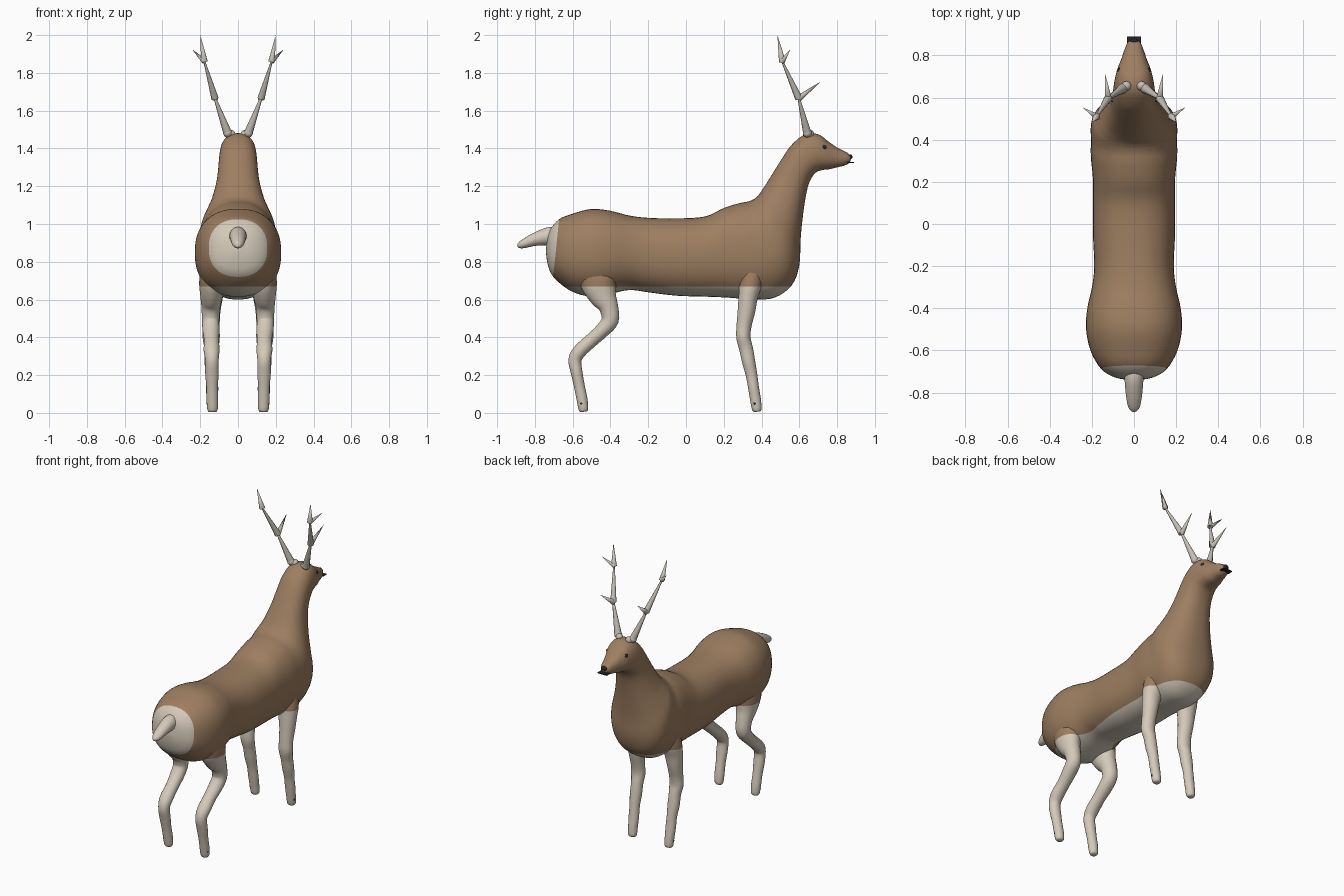
import bpy, bmesh, math
from mathutils import Vector

if "Cube" in bpy.data.objects:
    bpy.data.objects.remove(bpy.data.objects["Cube"])


def material(name, rgb):
    m = bpy.data.materials.new(name)
    m.diffuse_color = (*rgb, 1)
    m.use_nodes = True
    m.node_tree.nodes["Principled BSDF"].inputs["Base Color"].default_value = m.diffuse_color
    return m


BROWN = material("brown_coat", (0.34, 0.21, 0.12))
CREAM = material("cream_fur", (0.66, 0.59, 0.49))
HORN = material("antler_grey", (0.56, 0.52, 0.46))
DARK = material("dark", (0.02, 0.02, 0.02))
BELLY_LINE = 0.67


def spline(rows, steps):
    """Catmull-Rom interpolation of rows of numbers."""
    out = []
    for i in range(len(rows) - 1):
        a, b = rows[max(i - 1, 0)], rows[i]
        c, d = rows[i + 1], rows[min(i + 2, len(rows) - 1)]
        for k in range(steps):
            t = k / steps
            out.append([0.5 * (2 * q + (r - p) * t + (2 * p - 5 * q + 4 * r - s) * t * t
                               + (3 * q - p - 3 * r + s) * t ** 3)
                        for p, q, r, s in zip(a, b, c, d)])
    out.append(list(rows[-1]))
    return out


def finish(name, bm, mats, smooth=True):
    bmesh.ops.recalc_face_normals(bm, faces=bm.faces)
    me = bpy.data.meshes.new(name)
    bm.to_mesh(me)
    bm.free()
    for m in mats:
        me.materials.append(m)
    ob = bpy.data.objects.new(name, me)
    bpy.context.collection.objects.link(ob)
    for p in me.polygons:
        p.use_smooth = smooth
    return ob


def loft(name, rings, n=24, power=2.0, mats=(CREAM,), patch=0):
    """Skin rings (x, top y, top z, bottom y, bottom z, half width)."""
    bm = bmesh.new()
    loops = []
    for x, ty, tz, by, bz, w in rings:
        c = Vector((x, (ty + by) / 2, (tz + bz) / 2))
        up = Vector((0, (ty - by) / 2, (tz - bz) / 2))
        loop = []
        for k in range(n):
            a = 2 * math.pi * (k + 0.5) / n
            s, u = math.cos(a), math.sin(a)
            s = math.copysign(abs(s) ** (2 / power), s)
            u = math.copysign(abs(u) ** (2 / power), u)
            loop.append(bm.verts.new(c + up * u + Vector((w * s, 0, 0))))
        loops.append(loop)
    for i in range(len(loops) - 1):
        for k in range(n):
            j = (k + 1) % n
            f = bm.faces.new((loops[i][k], loops[i][j], loops[i + 1][j], loops[i + 1][k]))
            f.material_index = 1 if i < patch else 0
    bm.faces.new(loops[0]).material_index = 1 if patch else 0
    bm.faces.new(loops[-1])
    if len(mats) > 1:
        # pale underside below a level line
        bmesh.ops.bisect_plane(bm, geom=bm.verts[:] + bm.edges[:] + bm.faces[:], dist=1e-5,
                               plane_co=(0, 0, BELLY_LINE), plane_no=(0, 0, 1))
        for f in bm.faces:
            if f.calc_center_median().z < BELLY_LINE:
                f.material_index = 1
    return finish(name, bm, mats)


def tube(name, path, n=20, mats=(CREAM,), steps=4):
    """Loft round a path of (x, y, z, half depth, half width)."""
    pts = spline(path, steps)
    rings = []
    for i, (x, y, z, d, w) in enumerate(pts):
        p, q = pts[max(i - 1, 0)], pts[min(i + 1, len(pts) - 1)]
        t = Vector((q[1] - p[1], q[2] - p[2])).normalized()
        rings.append((x, y - t.y * d, z + t.x * d, y + t.y * d, z - t.x * d, w))
    return loft(name, rings, n, 2.0, mats)


def cone(name, a, b, r1, r2, mat, n=10):
    a, b = Vector(a), Vector(b)
    bm = bmesh.new()
    bmesh.ops.create_cone(bm, cap_ends=True, segments=n, radius1=r1, radius2=r2, depth=(b - a).length)
    ob = finish(name, bm, (mat,))
    for p in ob.data.polygons:
        p.use_smooth = len(p.vertices) <= 4
    ob.location = (a + b) / 2
    ob.rotation_euler = (b - a).to_track_quat('Z', 'Y').to_euler()


def ball(name, c, r, mat, scale=(1, 1, 1)):
    bm = bmesh.new()
    bmesh.ops.create_uvsphere(bm, u_segments=16, v_segments=10, radius=r)
    ob = finish(name, bm, (mat,))
    ob.location, ob.scale = c, scale


# Body, neck and head: one continuous skin from rump to muzzle
body = [
    (-.738, .90, -.742, .86, .02), (-.722, .965, -.733, .79, .09), (-.672, 1.025, -.703, .72, .155),
    (-.60, 1.055, -.61, .645, .205), (-.50, 1.08, -.50, .615, .228), (-.40, 1.07, -.40, .63, .222),
    (-.30, 1.045, -.30, .65, .20), (-.20, 1.033, -.20, .638, .189), (-.05, 1.03, -.05, .62, .195),
    (.10, 1.04, .10, .615, .195), (.20, 1.085, .22, .61, .195), (.28, 1.11, .36, .60, .205),
    (.33, 1.12, .47, .61, .205), (.355, 1.13, .56, .675, .205), (.37, 1.14, .60, .78, .195),
    (.385, 1.155, .607, .92, .17), (.41, 1.19, .62, 1.05, .14), (.46, 1.27, .637, 1.16, .115),
    (.51, 1.35, .655, 1.225, .105), (.56, 1.42, .685, 1.27, .10), (.63, 1.475, .72, 1.285, .093),
    (.70, 1.475, .76, 1.29, .08), (.75, 1.44, .80, 1.30, .062), (.80, 1.405, .835, 1.308, .048),
    (.85, 1.38, .86, 1.32, .034), (.872, 1.36, .872, 1.335, .02)]
loft("body", [[0] + r for r in spline(body, 4)], 48, 2.3, (BROWN, CREAM), patch=8)

# Tail
tube("tail", [(0, -.66, .92, .05, .046), (0, -.72, .935, .05, .046), (0, -.80, .918, .035, .04),
              (0, -.86, .895, .024, .03), (0, -.885, .885, .014, .016), (0, -.892, .883, .004, .004)])

# Nose and mouth
ball("nose", (0, .868, 1.355), .016, DARK, (1.3, .8, .9))
bm = bmesh.new()
bmesh.ops.create_cube(bm, size=1)
mouth = finish("mouth", bm, (DARK,), False)
mouth.location, mouth.scale = (0, .872, 1.326), (.068, .036, .006)

for side, s in (("right", 1), ("left", -1)):
    # Legs with slightly knobbly joints
    fore = [(.125, .36, .82, .06, .05), (.132, .345, .70, .062, .066), (.138, .33, .62, .052, .06),
            (.142, .32, .54, .047, .05), (.142, .307, .46, .04, .045), (.142, .304, .40, .038, .046),
            (.14, .318, .34, .037, .038), (.14, .332, .27, .035, .038), (.138, .347, .20, .031, .032),
            (.137, .358, .13, .029, .033), (.136, .368, .07, .029, .03), (.135, .375, .02, .026, .028),
            (.135, .377, .006, .018, .02)]
    hind = [(.13, -.47, .80, .11, .06), (.136, -.465, .70, .10, .07), (.14, -.44, .62, .075, .06),
            (.144, -.41, .56, .052, .05), (.145, -.402, .49, .046, .046), (.143, -.445, .435, .039, .045),
            (.14, -.50, .385, .037, .04), (.14, -.56, .33, .037, .042), (.138, -.588, .28, .035, .036),
            (.138, -.578, .21, .031, .036), (.137, -.564, .14, .029, .031), (.136, -.55, .07, .029, .031),
            (.135, -.543, .02, .026, .028), (.135, -.541, .006, .018, .02)]
    for kind, path in (("front", fore), ("hind", hind)):
        tube(f"{side}_{kind}_leg", [(s * p[0], *p[1:]) for p in path], 20, (BROWN, CREAM))
        y = path[-2][1]
        ball(f"{side}_{kind}_dewclaw", (s * .158, y - .01, .05), .009, DARK)

    # Eye
    ball(f"{side}_eye", (s * .064, .73, 1.405), .015, DARK)

    # Antler: base knob, stacked tapering beams and forward tines
    def P(x, y, z):
        return (s * x, y, z)
    low, mid, top = P(.055, .642, 1.482), P(.122, .597, 1.665), P(.178, .51, 1.86)
    ball(f"{side}_antler_base", P(.036, .655, 1.475), .023, HORN)
    cone(f"{side}_antler_stub", P(.03, .657, 1.47), low, .022, .02, HORN)
    ball(f"{side}_antler_knob", low, .024, HORN)
    cone(f"{side}_antler_beam_low", low, mid, .023, .007, HORN)
    cone(f"{side}_antler_beam_mid", mid, top, .02, .005, HORN)
    cone(f"{side}_antler_beam_top", top, P(.2, .484, 2.0), .018, .0, HORN)
    cone(f"{side}_antler_tine_low", mid, P(.138, .715, 1.755), .017, .0, HORN)
    cone(f"{side}_antler_tine_top", top, P(.243, .553, 1.925), .014, .0, HORN)
